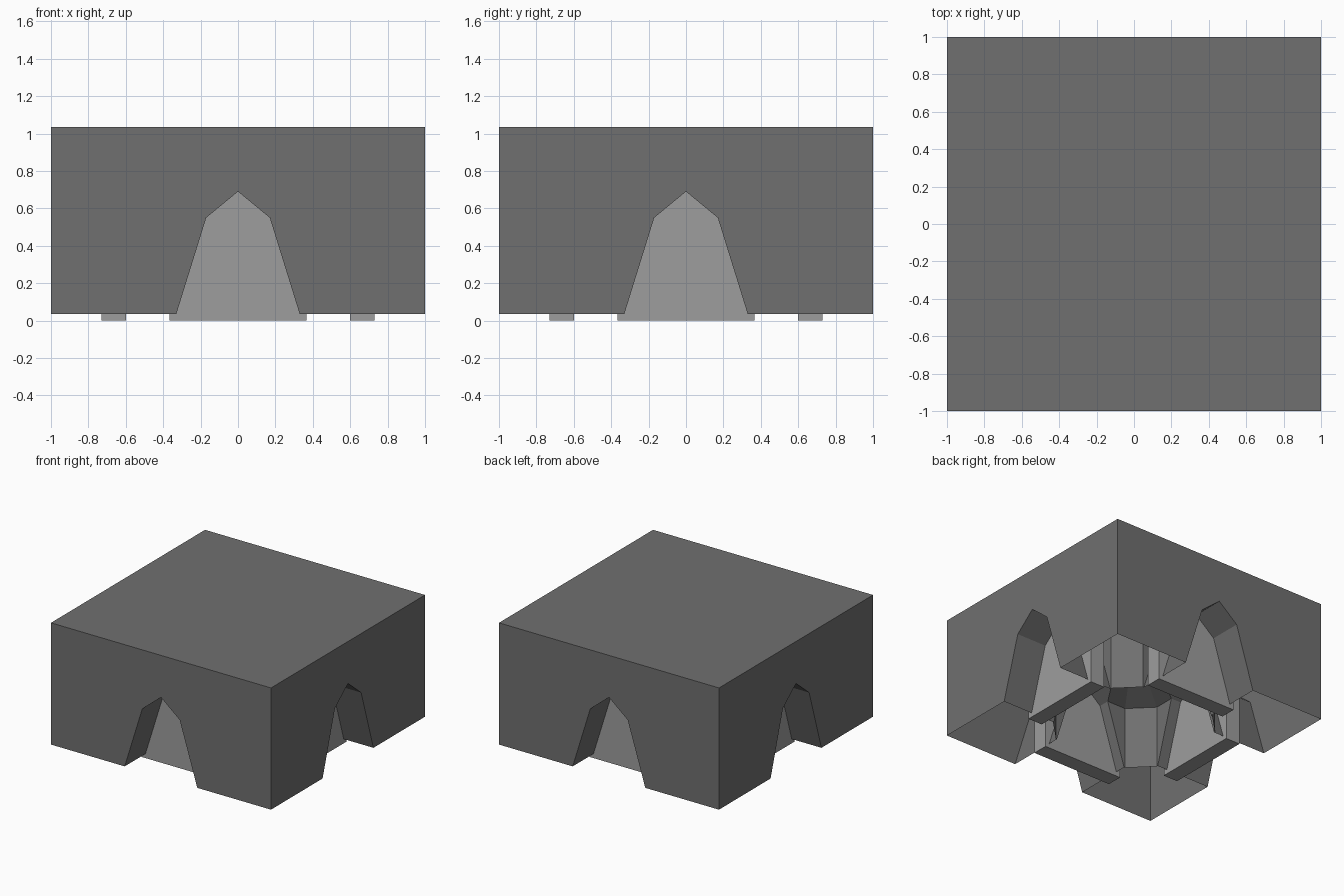
import bpy, bmesh
from math import pi
from mathutils import Matrix, Vector

if "Cube" in bpy.data.objects:
    bpy.data.objects.remove(bpy.data.objects["Cube"])

BASE, TOP = 0.035, 1.035
SHOULDER, APEX = 0.55, 0.69
FOOT_W, SHOULDER_W = 0.33, 0.17      # half widths of the arch
CH, CHW = 0.51, 0.34                 # chamber wall distance and half width
PEAK = 0.78                          # top of the chamber's pointed ceiling

# arch outline as (sideways, height), left foot to right foot
ARCH = [(-FOOT_W, BASE), (-SHOULDER_W, SHOULDER), (0, APEX),
        (SHOULDER_W, SHOULDER), (FOOT_W, BASE)]
# upright slab blocking each arch
SLAB = [(-0.366, 0), (-0.366, 0.73), (0.366, 0.73), (0.366, 0)]
# where the gable ridge runs into the chamber ceiling
RIDGE = CH * (1 - (APEX - SHOULDER) / (PEAK - SHOULDER))


def material(name, value):
    m = bpy.data.materials.new(name)
    m.diffuse_color = (value, value, value, 1)
    m.use_nodes = True
    m.node_tree.nodes["Principled BSDF"].inputs["Base Color"].default_value = m.diffuse_color
    return m


dark, mid = material("dark_stone", 0.16), material("mid_stone", 0.34)


def build(name, mat, faces, extra=(), solid=False):
    """Make one object from faces repeated by quarter turns about z."""
    bm = bmesh.new()
    for k in range(4):
        rot = Matrix.Rotation(k * pi / 2, 3, 'Z')
        for f in faces:
            bm.faces.new([bm.verts.new(rot @ Vector(p)) for p in f])
    for f in extra:
        bm.faces.new([bm.verts.new(p) for p in f])
    bmesh.ops.remove_doubles(bm, verts=bm.verts, dist=1e-4)
    if solid:
        bmesh.ops.recalc_face_normals(bm, faces=bm.faces)
    me = bpy.data.meshes.new(name)
    bm.to_mesh(me)
    bm.free()
    me.materials.append(mat)
    bpy.context.collection.objects.link(bpy.data.objects.new(name, me))


def at(x, profile):
    return [(x, y, z) for y, z in profile]


def both_sides(face):
    """The face plus its mirror image in y, with matching facing."""
    return [face, [(x, -y, z) for x, y, z in reversed(face)]]


# outer shell: four thin walls with arch notches and a flat top, open below
wall = at(1, [(1, BASE), (1, TOP), (-1, TOP), (-1, BASE)] + ARCH)
roof = [(-1, -1, TOP), (1, -1, TOP), (1, 1, TOP), (-1, 1, TOP)]
build("outer_shell", dark, [wall[::-1]], extra=[roof])

# arch tunnels: sloping sides and gabled roofs leading to the chamber
W = SHOULDER_W
side = [(1, FOOT_W, BASE), (CH, FOOT_W, BASE), (CH, W, SHOULDER), (1, W, SHOULDER)]
gable = [(1, W, SHOULDER), (CH, W, SHOULDER), (RIDGE, 0, APEX), (1, 0, APEX)]
build("arch_tunnels", dark, both_sides(side) + both_sides(gable))

# inner chamber: walls beside the arches, diagonal walls, pointed ceiling
beside = [(CH, W, SHOULDER), (CH, CHW, SHOULDER), (CH, CHW, BASE), (CH, FOOT_W, BASE)]
diagonal = [(CH, CHW, SHOULDER), (CHW, CH, SHOULDER), (CHW, CH, BASE), (CH, CHW, BASE)]
slope = [(0, 0, PEAK), (CHW, CH, SHOULDER), (CH, CHW, SHOULDER)]
over_arch = [(0, 0, PEAK), (CH, CHW, SHOULDER), (CH, W, SHOULDER), (RIDGE, 0, APEX)]
build("inner_chamber", dark,
      both_sides(beside) + both_sides(over_arch) + [diagonal, slope])

# slabs closing each arch behind the wall
front, back = at(0.73, SLAB), at(0.60, SLAB)
slab = [front, back[::-1]]
for i in range(len(SLAB)):
    j = (i + 1) % len(SLAB)
    slab.append([front[j], front[i], back[i], back[j]])
build("arch_slabs", mid, slab, solid=True)
